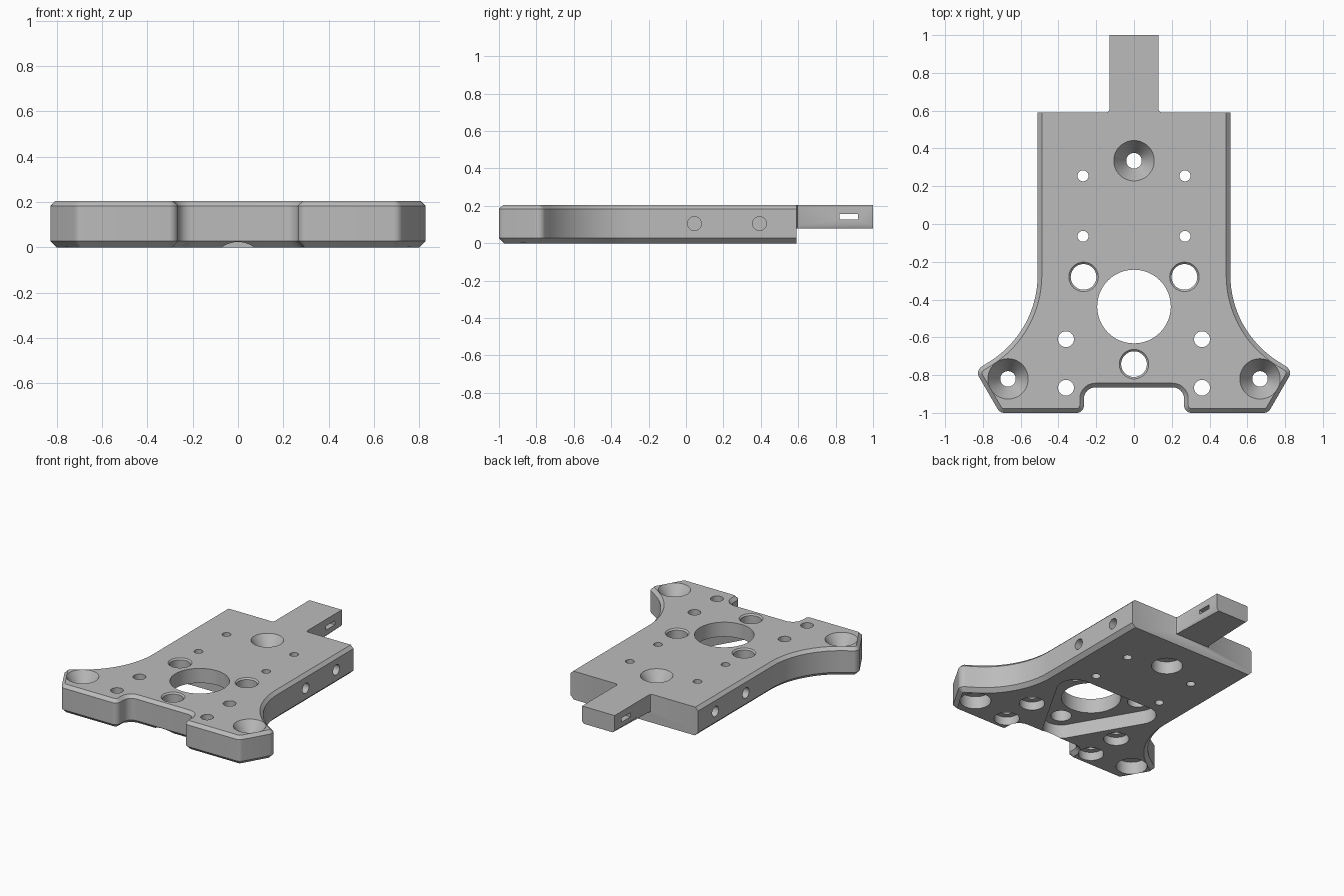
import bpy, bmesh, math
from mathutils import Vector

if "Cube" in bpy.data.objects:
    bpy.data.objects.remove(bpy.data.objects["Cube"], do_unlink=True)

HEIGHT = 0.205
SEGMENTS = 48

metal = bpy.data.materials.new("plain_grey")
metal.use_nodes = True
grey = (0.5, 0.5, 0.5, 1)
metal.diffuse_color = grey
metal.node_tree.nodes["Principled BSDF"].inputs["Base Color"].default_value = grey


def finish(name, bm):
    bmesh.ops.recalc_face_normals(bm, faces=bm.faces)
    mesh = bpy.data.meshes.new(name)
    bm.to_mesh(mesh)
    bm.free()
    mesh.materials.append(metal)
    ob = bpy.data.objects.new(name, mesh)
    bpy.context.collection.objects.link(ob)
    return ob


def rounded(corners, steps=8):
    """Turn (x, y, radius) corners into an outline with filleted corners."""
    out = []
    for i, (x, y, r) in enumerate(corners):
        p = Vector((x, y))
        if r == 0:
            out.append(p)
            continue
        a = (Vector(corners[i - 1][:2]) - p).normalized()
        b = (Vector(corners[(i + 1) % len(corners)][:2]) - p).normalized()
        half = a.angle(b) / 2
        centre = p + (a + b).normalized() * (r / math.sin(half))
        start = p + a * (r / math.tan(half)) - centre
        end = p + b * (r / math.tan(half)) - centre
        sweep = start.angle(end)
        for k in range(steps + 1):
            t = k / steps
            out.append(centre + (start * math.sin((1 - t) * sweep)
                                 + end * math.sin(t * sweep)) / math.sin(sweep))
    return out


def mirrored(half):
    return half + [(-x, y, r) for x, y, r in reversed(half)]


def prism(outline, low, high):
    bm = bmesh.new()
    face = bm.faces.new([bm.verts.new((p[0], p[1], low)) for p in outline])
    made = bmesh.ops.extrude_face_region(bm, geom=[face])["geom"]
    bmesh.ops.translate(bm, vec=(0, 0, high - low),
                        verts=[g for g in made if isinstance(g, bmesh.types.BMVert)])
    bmesh.ops.recalc_face_normals(bm, faces=bm.faces)
    return bm


def chamfer(bm, z, width, keep):
    edges = [e for e in bm.edges
             if all(abs(v.co.z - z) < 1e-4 for v in e.verts) and keep(e)]
    bmesh.ops.bevel(bm, geom=edges, offset=width, segments=1,
                    affect='EDGES', clamp_overlap=False)


def turned(x, y, profile):
    """Solid of revolution from (radius, z) pairs."""
    bm = bmesh.new()
    rings = []
    for r, z in profile:
        rings.append([bm.verts.new((x + r * math.cos(math.tau * k / SEGMENTS),
                                    y + r * math.sin(math.tau * k / SEGMENTS), z))
                      for k in range(SEGMENTS)])
    for low, high in zip(rings, rings[1:]):
        for k in range(SEGMENTS):
            n = (k + 1) % SEGMENTS
            bm.faces.new((low[k], low[n], high[n], high[k]))
    bm.faces.new(rings[0])
    bm.faces.new(rings[-1])
    return bm


def combine(target, bm, operation='DIFFERENCE'):
    tool = finish("cutter", bm)
    tool.hide_render = True
    mod = target.modifiers.new("combine", 'BOOLEAN')
    mod.operation = operation
    mod.solver = 'EXACT'
    mod.object = tool
    bpy.context.view_layer.objects.active = target
    bpy.ops.object.modifier_apply(modifier=mod.name)
    bpy.data.objects.remove(tool, do_unlink=True)


# Plate outline: straight sides, sweeping flanks, ears and a front notch
sweep_r = 0.54
flank = []
for k in range(17):
    a = math.pi + math.radians(57.5) * k / 16
    flank.append((0.51 + sweep_r + sweep_r * math.cos(a),
                  -0.27 + sweep_r * math.sin(a), 0))
half = [(0.51, 0.59, 0)] + flank + [
    (0.84, -0.776, 0.04), (0.71, -1, 0.04), (0.265, -1, 0.04), (0.265, -0.865, 0.06)]
bm = prism(rounded(mirrored(half)), 0, HEIGHT)
not_back = lambda e: not all(v.co.y > 0.58 for v in e.verts)
chamfer(bm, HEIGHT, 0.022, not_back)
chamfer(bm, 0, 0.027, not_back)
plate = finish("mounting_plate", bm)

# Tongue with small fillets where it meets the plate
tongue = [(0.13, 1, 0), (0.13, 0.607, 0), (0.135, 0.595, 0), (0.147, 0.59, 0), (0.147, 0.5, 0)]
bm = prism(rounded(mirrored(tongue)), 0.08, HEIGHT)
chamfer(bm, 0.08, 0.015, lambda e: all(v.co.y > 0.6 for v in e.verts)
        and abs(e.verts[0].co.x - e.verts[1].co.x) < 0.01)
combine(plate, bm, 'UNION')

# Slot across the tongue
slot = [(-0.2, 0.82), (0.2, 0.82), (0.2, 0.92), (-0.2, 0.92)]
combine(plate, prism(slot, 0.127, 0.157))

# Rounded triangular pocket underneath
bosses = [(0.267, -0.28), (-0.267, -0.28), (0, -0.742)]
bm = bmesh.new()
for x, y in bosses:
    for k in range(SEGMENTS):
        a = math.tau * k / SEGMENTS
        for z in (-0.05, 0.1):
            bm.verts.new((x + 0.12 * math.cos(a), y + 0.12 * math.sin(a), z))
hull = bmesh.ops.convex_hull(bm, input=bm.verts)
inner = [v for v in bm.verts if not v.link_faces]
bmesh.ops.delete(bm, geom=inner, context='VERTS')
bmesh.ops.dissolve_limit(bm, angle_limit=0.01, verts=bm.verts, edges=bm.edges)
combine(plate, bm)

# Central bore
combine(plate, turned(0, -0.437, [(0.195, -0.1), (0.195, 0.3)]))

# Three bores with a chamfered rim
for x, y in bosses:
    combine(plate, turned(x, y, [(0.068, -0.1), (0.068, HEIGHT - 0.01),
                                 (0.078, HEIGHT), (0.078, 0.3)]))

# Countersunk holes, opened out from below
for x, y in [(0, 0.335), (0.667, -0.82), (-0.667, -0.82)]:
    combine(plate, turned(x, y, [(0.102, -0.1), (0.102, 0.09), (0.041, 0.09),
                                 (0.041, 0.105), (0.107, HEIGHT), (0.107, 0.3)]))

for side in (-1, 1):
    # Small through holes
    for y in (0.255, -0.065):
        combine(plate, turned(side * 0.27, y, [(0.029, -0.1), (0.029, 0.3)]))
    # Counterbored holes
    for y in (-0.61, -0.867):
        combine(plate, turned(side * 0.36, y, [(0.083, -0.1), (0.083, 0.06),
                                               (0.042, 0.06), (0.042, 0.3)]))
    # Blind holes in the sides
    for y in (0.045, 0.393):
        bm = turned(0, 0, [(0.037, 0.33), (0.037, 0.6)])
        for v in bm.verts:
            v.co = (side * v.co.z, y + v.co.x, 0.105 + v.co.y)
        combine(plate, bm)

# Shading
bpy.ops.object.select_all(action='DESELECT')
plate.select_set(True)
bpy.context.view_layer.objects.active = plate
bpy.ops.object.shade_smooth_by_angle(angle=math.radians(28))
